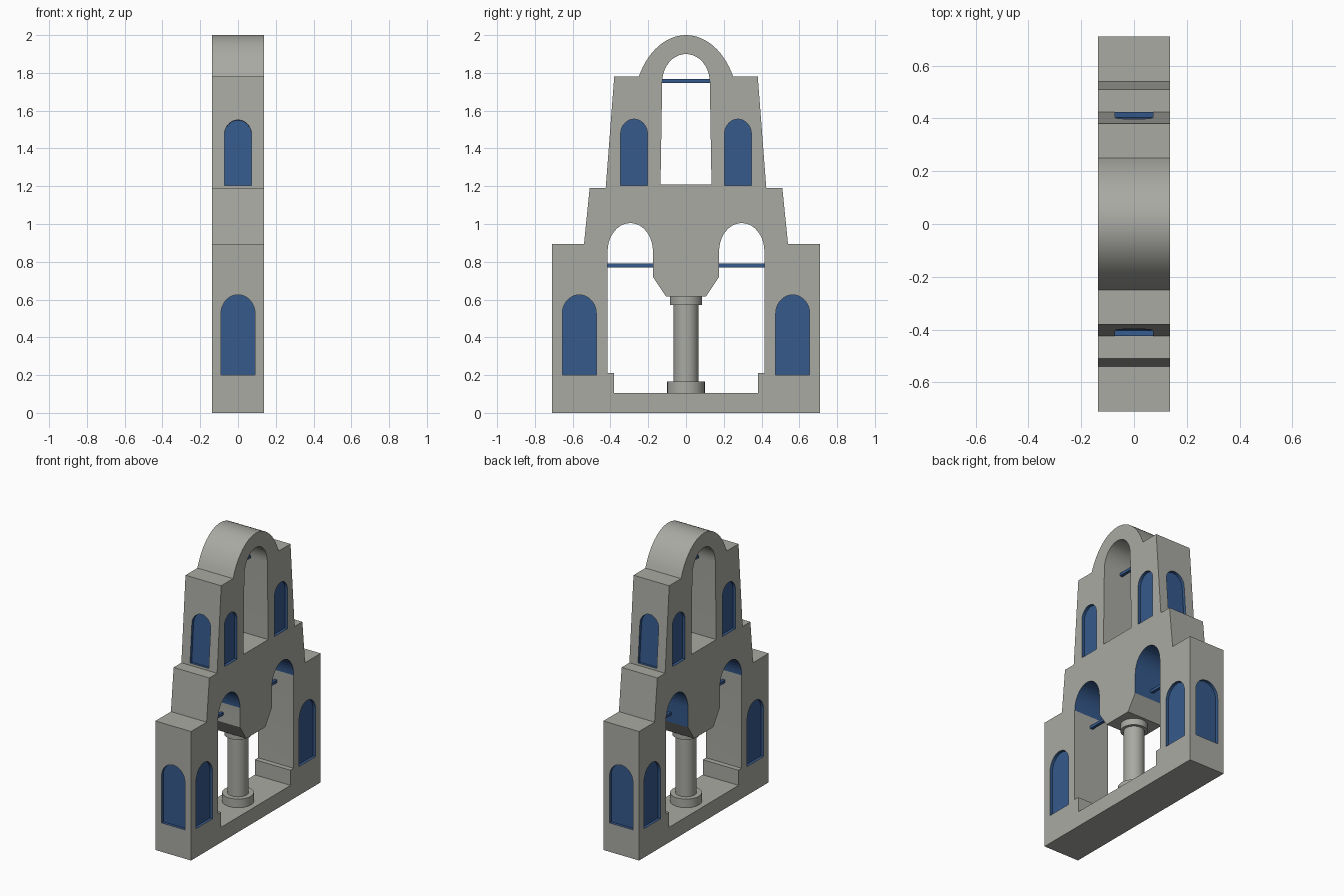
import bpy, bmesh
from math import pi, cos, sin, radians
from mathutils import Matrix, Vector

if "Cube" in bpy.data.objects:
    bpy.data.objects.remove(bpy.data.objects["Cube"], do_unlink=True)

HALF = 0.137      # half thickness of the wall
RECESS = 0.02     # depth of the niches


def material(name, rgb):
    m = bpy.data.materials.new(name)
    m.use_nodes = True
    m.diffuse_color = (*rgb, 1)
    m.node_tree.nodes["Principled BSDF"].inputs["Base Color"].default_value = (*rgb, 1)
    return m


STONE = material("stone grey", (0.40, 0.40, 0.37))
BLUE = material("deep blue", (0.035, 0.10, 0.26))

# Profiles are drawn in (y, z) and extruded along x
TO_WALL = Matrix(((0, 0, 1, 0), (1, 0, 0, 0), (0, 1, 0, 0), (0, 0, 0, 1)))


def arc(cy, cz, ry, rz, start=0, end=pi, steps=20):
    angles = [start + (end - start) * i / steps for i in range(steps + 1)]
    return [(cy + ry * cos(a), cz + rz * sin(a)) for a in angles]


def mirrored(points):
    return points + [(-y, z) for y, z in reversed(points)]


def prism(bm, points, x0, x1, frame=Matrix(), is_blue=lambda a, b: False, caps_blue=False):
    """Extrude a profile; is_blue decides the colour of each side from its two profile points."""
    rings = [[bm.verts.new(frame @ TO_WALL @ Vector((y, z, x))) for y, z in points] for x in (x0, x1)]
    faces = [bm.faces.new(rings[0][::-1]), bm.faces.new(rings[1])]
    for f in faces:
        f.material_index = int(caps_blue)
    n = len(points)
    for i in range(n):
        j = (i + 1) % n
        f = bm.faces.new((rings[0][i], rings[0][j], rings[1][j], rings[1][i]))
        f.material_index = int(is_blue(points[i], points[j]))
        faces.append(f)
    bmesh.ops.recalc_face_normals(bm, faces=faces)


def finish(name, bm, mats):
    mesh = bpy.data.meshes.new(name)
    bm.to_mesh(mesh)
    bm.free()
    for m in mats:
        mesh.materials.append(m)
    ob = bpy.data.objects.new(name, mesh)
    bpy.context.collection.objects.link(ob)
    return ob


def select_only(ob):
    bpy.ops.object.select_all(action='DESELECT')
    ob.select_set(True)
    bpy.context.view_layer.objects.active = ob


def smooth(ob):
    select_only(ob)
    bpy.ops.object.shade_smooth_by_angle(angle=radians(30))


# Stepped wall with a rounded crown
crown_start = math_start = 0.467
right_half = [(0.71, 0), (0.71, 0.895), (0.54, 0.895), (0.51, 1.19), (0.425, 1.19), (0.38, 1.78)]
crown = arc(0, 1.6, 0.28, 0.4, crown_start, pi - crown_start, 28)
bm = bmesh.new()
prism(bm, right_half + crown + [(-y, z) for y, z in reversed(right_half)], -HALF, HALF)
wall = finish("stepped_wall", bm, (STONE, BLUE))

cut = bmesh.new()

# Tall upper opening
prism(cut, [(-0.135, 1.21), (0.135, 1.21)] + arc(0, 1.75, 0.126, 0.15), -0.3, 0.3, )

# Twin lower arches around a hanging pendant
lower = [(0.38, 0.105), (0.38, 0.21), (0.415, 0.21)]
lower += arc(0.295, 0.855, 0.12, 0.15) + [(0.175, 0.72), (0.105, 0.615)]


def arch_paint(a, b):
    soffit = min(a[1], b[1]) > 0.85
    pendant_side = min(a[0], b[0]) > 0.17 and max(a[0], b[0]) < 0.18 and min(a[1], b[1]) > 0.7
    return soffit or pendant_side


prism(cut, mirrored(lower), -0.3, 0.3, is_blue=arch_paint)


# Blue arched niches on the faces and on the narrow ends
def niche(turn, offset, distance, sill, half_width, height, tilt=0.0):
    rise = half_width * 1.1
    profile = [(-half_width, 0), (half_width, 0)] + arc(0, height - rise, half_width, rise)
    frame = (Matrix.Rotation(turn, 4, 'Z') @ Matrix.Translation((distance, offset, sill))
             @ Matrix.Rotation(-tilt, 4, 'Y'))
    prism(cut, profile, -RECESS, 0.05, frame, lambda a, b: True, True)


for turn in (0, pi):
    for side in (-1, 1):
        niche(turn, side * 0.565, HALF, 0.2, 0.09, 0.425)
        niche(turn, side * 0.275, HALF, 1.205, 0.071, 0.35)
for turn in (pi / 2, -pi / 2):
    niche(turn, 0, 0.71, 0.2, 0.09, 0.425)
    niche(turn, 0, 0.424, 1.205, 0.072, 0.347, tilt=0.076)

cutter = finish("opening_cutter", cut, (STONE, BLUE))
cutter.hide_render = True
mod = wall.modifiers.new("openings", 'BOOLEAN')
mod.operation = 'DIFFERENCE'
mod.solver = 'EXACT'
mod.object = cutter
select_only(wall)
bpy.ops.object.modifier_apply(modifier=mod.name)
bpy.data.objects.remove(cutter, do_unlink=True)
smooth(wall)

# Round pillar under the pendant
for name, radius, low, high in (("pillar_base", 0.1, 0.1, 0.165),
                                ("pillar_shaft", 0.066, 0.16, 0.58),
                                ("pillar_capital", 0.086, 0.57, 0.62)):
    bm = bmesh.new()
    bmesh.ops.create_cone(bm, cap_ends=True, segments=32, radius1=radius, radius2=radius,
                          depth=high - low,
                          matrix=Matrix.Translation((0, 0, (low + high) / 2)))
    smooth(finish(name, bm, (STONE,)))

# Thin tie bars across the arches
for name, y, z, length in (("front_tie_bar", -0.295, 0.78, 0.25),
                           ("back_tie_bar", 0.295, 0.78, 0.25),
                           ("top_tie_bar", 0, 1.757, 0.255)):
    bm = bmesh.new()
    bmesh.ops.create_cube(bm, size=1, matrix=Matrix.Translation((0, y, z))
                          @ Matrix.Diagonal((0.02, length, 0.02, 1)))
    finish(name, bm, (BLUE,))
